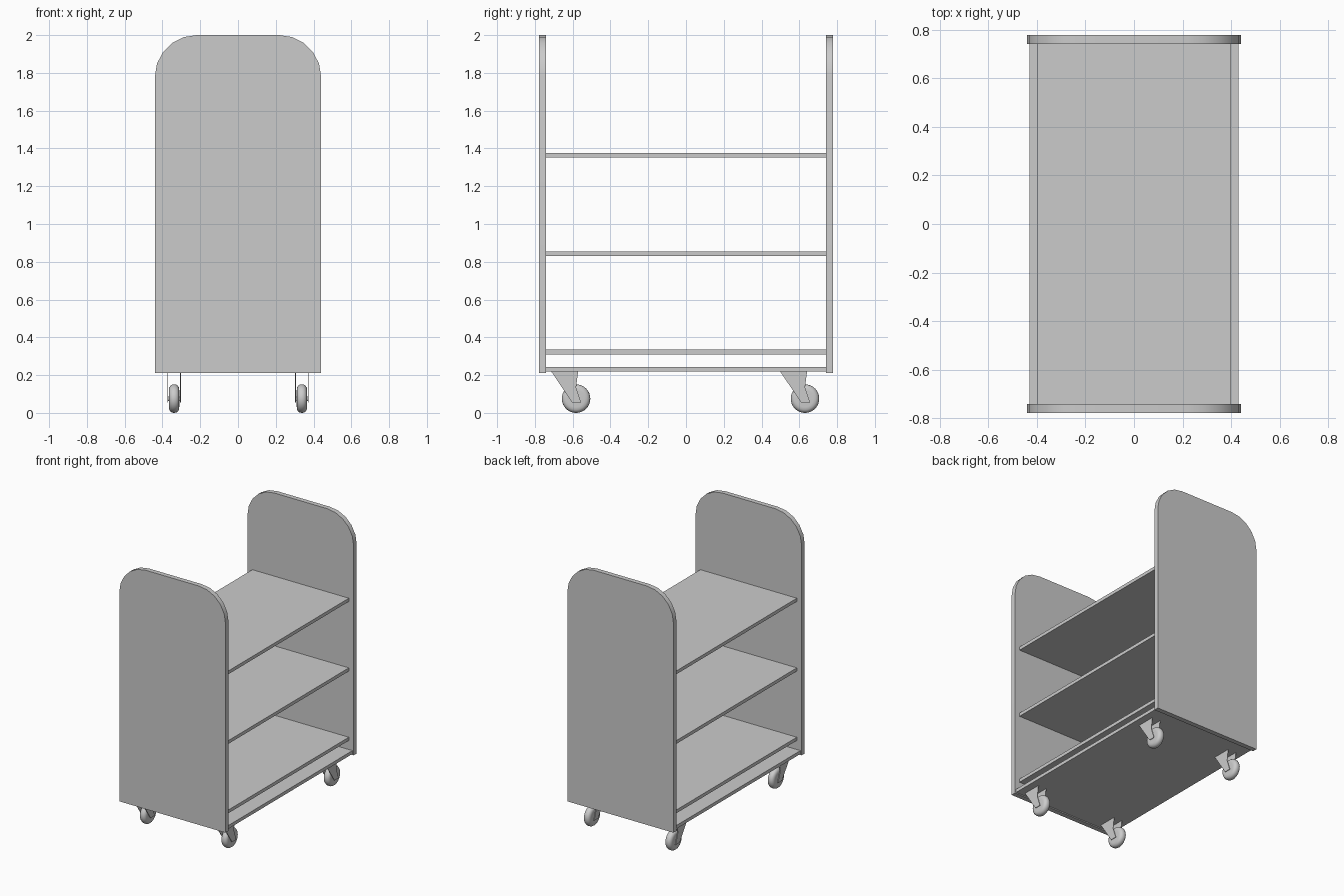
import bpy, bmesh, math

if "Cube" in bpy.data.objects:
    bpy.data.objects.remove(bpy.data.objects["Cube"])


def finish(name, bm, angle=40):
    bmesh.ops.recalc_face_normals(bm, faces=bm.faces)
    me = bpy.data.meshes.new(name)
    bm.to_mesh(me)
    bm.free()
    ob = bpy.data.objects.new(name, me)
    bpy.context.collection.objects.link(ob)
    bpy.ops.object.select_all(action='DESELECT')
    ob.select_set(True)
    bpy.context.view_layer.objects.active = ob
    bpy.ops.object.shade_smooth_by_angle(angle=math.radians(angle))
    return ob


def prism(name, points, offset):
    """Extrude a closed 3D outline along an offset vector."""
    bm = bmesh.new()
    face = bm.faces.new([bm.verts.new(p) for p in points])
    ext = bmesh.ops.extrude_face_region(bm, geom=[face])
    bmesh.ops.translate(bm, vec=offset,
                        verts=[v for v in ext['geom'] if isinstance(v, bmesh.types.BMVert)])
    return finish(name, bm)


def lathe_x(name, profile, center, steps=32):
    """Spin a (x, radius) profile around the x axis."""
    cx, cy, cz = center
    bm = bmesh.new()
    rings = []
    for x, r in profile:
        rings.append([bm.verts.new((cx + x, cy + r * math.cos(2 * math.pi * i / steps),
                                    cz + r * math.sin(2 * math.pi * i / steps)))
                      for i in range(steps)])
    for a, b in zip(rings, rings[1:]):
        for i in range(steps):
            j = (i + 1) % steps
            bm.faces.new((a[i], a[j], b[j], b[i]))
    bm.faces.new(rings[0])
    bm.faces.new(rings[-1])
    return finish(name, bm)


# End panels with rounded top corners
W, R, BOTTOM, TOP = 0.44, 0.22, 0.21, 2.0
outline = [(-W, BOTTOM), (W, BOTTOM)]
for side, start in ((1, 0), (-1, 90)):
    for i in range(6):
        a = math.radians(start + 18 * i)
        outline.append((side * (W - R) + R * math.cos(a), TOP - R + R * math.sin(a)))
for name, y in (("front_end_panel", -0.777), ("back_end_panel", 0.741)):
    prism(name, [(x, y, z) for x, z in outline], (0, 0.036, 0))

# Base deck and three shelves
for name, half, z in (("base_deck", 0.43, 0.218), ("lower_shelf", 0.40, 0.31),
                      ("middle_shelf", 0.40, 0.83), ("upper_shelf", 0.40, 1.352)):
    prism(name, [(-half, -0.742, z), (half, -0.742, z), (half, 0.742, z), (-half, 0.742, z)],
          (0, 0, 0.025))

# Casters: two fork plates, rounded wheel and axle, all trailing the same way
fork = [(-0.108, 0.22), (0.035, 0.22), (0.024, 0.135), (0.051, 0.055), (0.003, 0.055)]
tyre = [(-0.027, 0.045), (-0.026, 0.058), (-0.020, 0.068), (-0.011, 0.074), (0, 0.0755),
        (0.011, 0.074), (0.020, 0.068), (0.026, 0.058), (0.027, 0.045)]
for sx, side in ((-1, "left"), (1, "right")):
    for sy, end in ((-1, "front"), (1, "back")):
        x, y = sx * 0.338, sy * 0.606
        tag = f"{end}_{side}"
        lathe_x(f"wheel_{tag}", tyre, (x, y + 0.024, 0.0755))
        lathe_x(f"axle_{tag}", [(-0.032, 0.012), (0.032, 0.012)], (x, y + 0.024, 0.0755), 12)
        for k, px in enumerate((-0.036, 0.032)):
            prism(f"fork_plate_{tag}_{k + 1}", [(x + px, y + fy, fz) for fy, fz in fork],
                  (0.004, 0, 0))
